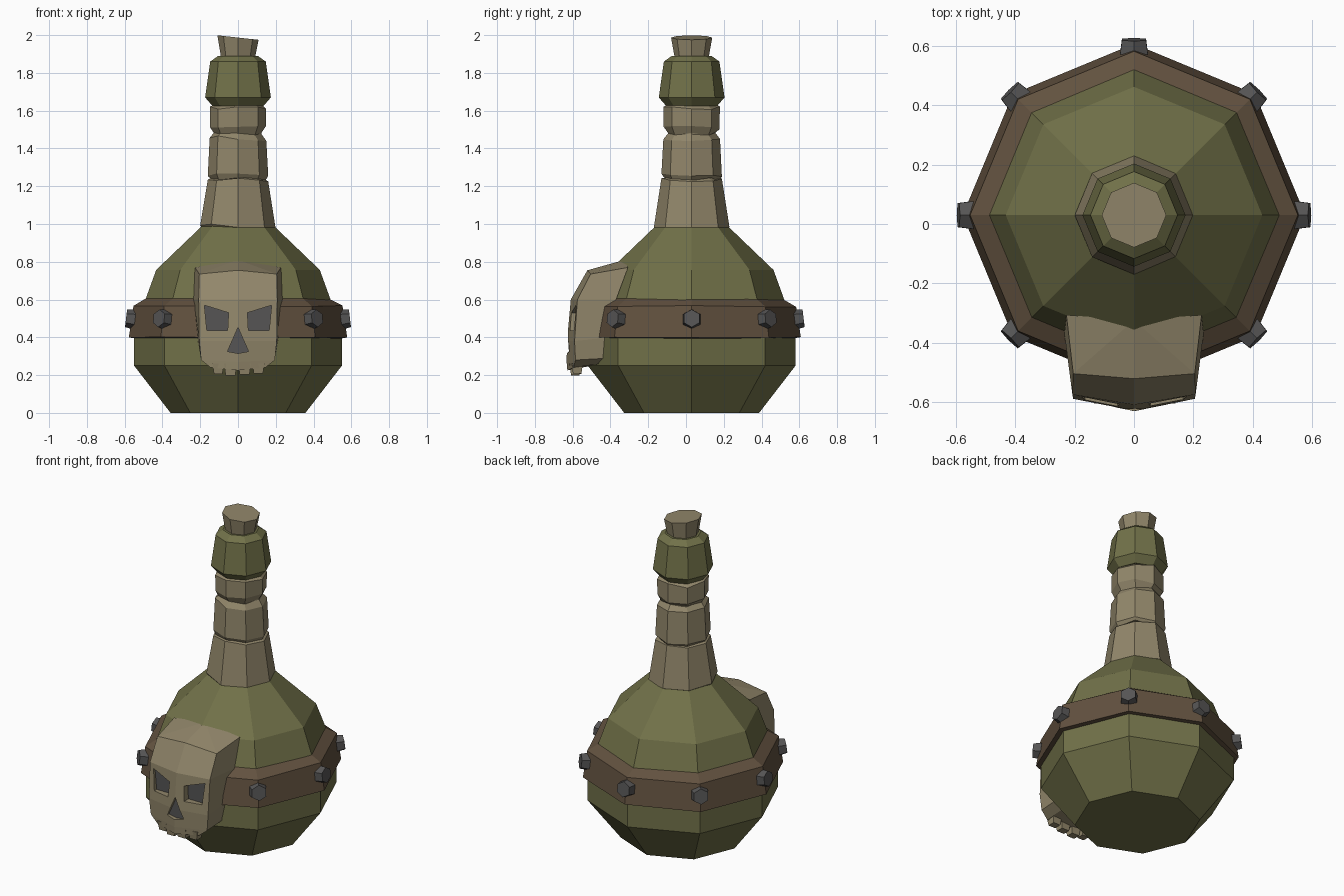
import bpy, bmesh, math, random
from mathutils import Vector, Matrix

if "Cube" in bpy.data.objects:
    bpy.data.objects.remove(bpy.data.objects["Cube"])

random.seed(4)
CY = 0.03      # the bottle axis sits slightly behind the origin
SIDES = 8


def material(name, rgb):
    m = bpy.data.materials.new(name)
    m.diffuse_color = (*rgb, 1)
    m.use_nodes = True
    m.node_tree.nodes["Principled BSDF"].inputs["Base Color"].default_value = m.diffuse_color
    return m


GREEN = material("olive glass", (0.165, 0.165, 0.066))
CREAM = material("bone and wrap", (0.285, 0.24, 0.145))
BROWN = material("leather", (0.122, 0.083, 0.05))
GREY = material("dark iron", (0.092, 0.09, 0.09))


def finish(name, bm, mat):
    bmesh.ops.recalc_face_normals(bm, faces=bm.faces)
    me = bpy.data.meshes.new(name)
    bm.to_mesh(me)
    bm.free()
    me.materials.append(mat)
    ob = bpy.data.objects.new(name, me)
    bpy.context.collection.objects.link(ob)
    return ob


def loft(name, rings, mat):
    """Skin closed rings of points and cap both ends."""
    bm = bmesh.new()
    rows = [[bm.verts.new(p) for p in ring] for ring in rings]
    n = len(rows[0])
    for a, b in zip(rows, rows[1:]):
        for i in range(n):
            j = (i + 1) % n
            bm.faces.new((a[i], a[j], b[j], b[i]))
    bm.faces.new(rows[0])
    bm.faces.new(rows[-1])
    return finish(name, bm, mat)


def turned(name, profile, mat, jitter=0.0):
    """Eight-sided turned part from (radius, z, x tilt) rows."""
    rings = []
    for r, z, tilt in profile:
        ring = []
        for i in range(SIDES):
            a = math.tau * i / SIDES
            dz = tilt * math.cos(a) + random.uniform(-jitter, jitter)
            ring.append((r * math.cos(a), CY + r * math.sin(a), z + dz))
        rings.append(ring)
    return loft(name, rings, mat)


def prism(name, outline, y0, y1, mat):
    """Extrude an (x, z) outline between two y values."""
    return loft(name, [[(x, y, z) for x, z in outline] for y in (y0, y1)], mat)


# Bottle body
turned("bottle_body", [(0.357, 0, 0), (0.55, 0.25, 0), (0.55, 0.40, 0),
                       (0.49, 0.60, 0), (0.433, 0.757, 0), (0.19, 0.99, 0)], GREEN)

# Leather belt
turned("belt", [(0.53, 0.395, 0), (0.578, 0.40, 0), (0.553, 0.565, 0),
                (0.48, 0.607, 0)], BROWN, 0.004)

# Iron studs on every belt corner except behind the skull
for i in range(SIDES):
    if i == 6:
        continue
    a = math.tau * i / SIDES
    out = Vector((math.cos(a), math.sin(a), 0.12)).normalized()
    side = Vector((-math.sin(a), math.cos(a), 0))
    up = out.cross(side)
    centre = Vector((0.545 * math.cos(a), CY + 0.545 * math.sin(a), 0.495))
    rings = []
    for depth, r in ((0, 0.054), (0.048, 0.047)):
        rings.append([centre + out * depth
                      + r * (side * math.sin(t) + up * math.cos(t))
                      for t in (math.tau * k / 6 for k in range(6))])
    loft(f"belt_stud_{i}", rings, GREY)

# Neck wraps
turned("neck_wrap_lower", [(0.18, 0.965, 0), (0.20, 0.985, -0.01),
                           (0.16, 1.235, -0.003), (0.13, 1.25, 0)], CREAM, 0.008)
turned("neck_wrap_middle", [(0.145, 1.235, 0), (0.16, 1.26, 0),
                            (0.15, 1.455, -0.006), (0.12, 1.48, -0.006)], CREAM, 0.01)
turned("neck_core", [(0.125, 1.20, 0), (0.125, 1.66, 0)], CREAM)
turned("neck_wrap_upper", [(0.125, 1.475, 0), (0.148, 1.51, 0),
                           (0.149, 1.615, 0), (0.12, 1.63, 0)], CREAM, 0.009)

# Glass lip and cork
turned("bottle_lip", [(0.135, 1.625, 0), (0.174, 1.67, 0), (0.147, 1.86, 0),
                      (0.105, 1.89, 0)], GREEN)
turned("cork", [(0.088, 1.87, 0), (0.109, 1.987, -0.012)], CREAM)

# Skull: rows of back corner (x, y, z), front corner, front ridge, hidden back ridge
rows = [
    ((0.13, -0.42, 0.265), (0.145, -0.595, 0.24), (0, -0.628, 0.225), (0, -0.42, 0.265)),
    ((0.195, -0.41, 0.29), (0.195, -0.585, 0.28), (0, -0.632, 0.27), (0, -0.41, 0.29)),
    ((0.215, -0.40, 0.40), (0.205, -0.59, 0.38), (0, -0.63, 0.38), (0, -0.40, 0.40)),
    ((0.235, -0.37, 0.60), (0.208, -0.575, 0.60), (0, -0.61, 0.60), (0, -0.37, 0.60)),
    ((0.228, -0.307, 0.77), (0.205, -0.505, 0.735), (0, -0.522, 0.755), (0, -0.325, 0.81)),
]


def mirror(p):
    return (-p[0], p[1], p[2])


skull = loft("skull", [[b, f, c, mirror(f), mirror(b), h] for b, f, c, h in rows], CREAM)
bm = bmesh.new()
bm.from_mesh(skull.data)
bmesh.ops.triangulate(bm, faces=[f for f in bm.faces if len(f.verts) > 4])
bm.to_mesh(skull.data)
bm.free()

# Sunken sockets with dark floors
eye = [(0.05, 0.53), (0.178, 0.57), (0.165, 0.437), (0.055, 0.437)]
nose = [(0, 0.452), (0.056, 0.325), (0, 0.315), (-0.056, 0.325)]
sockets = [("eye_right", eye, -0.565), ("eye_left", [(-x, z) for x, z in eye], -0.565),
           ("nose", nose, -0.60)]
for name, outline, floor in sockets:
    cutter = prism(name + "_cutter", outline, -0.7, floor, CREAM)
    cutter.hide_render = True
    mod = skull.modifiers.new(name, 'BOOLEAN')
    mod.operation = 'DIFFERENCE'
    mod.solver = 'EXACT'
    mod.object = cutter
    bpy.context.view_layer.objects.active = skull
    bpy.ops.object.modifier_apply(modifier=name)
    bpy.data.objects.remove(cutter)
    prism(name + "_socket", outline, floor - 0.005, floor + 0.003, GREY)

# Teeth
for i, (x, w, low) in enumerate(((-0.105, 0.03, 0.207), (-0.04, 0.034, 0.198),
                                 (0.035, 0.034, 0.203), (0.108, 0.032, 0.208))):
    y = -0.592 + abs(x) * 0.15
    rings = [[(x + sx * w * s, y + sy * 0.03 * s, z)
              for sx, sy in ((-1, -1), (1, -1), (1, 1), (-1, 1))]
             for z, s in ((low, 0.75), (0.262, 1.0))]
    loft(f"tooth_{i}", rings, CREAM)
